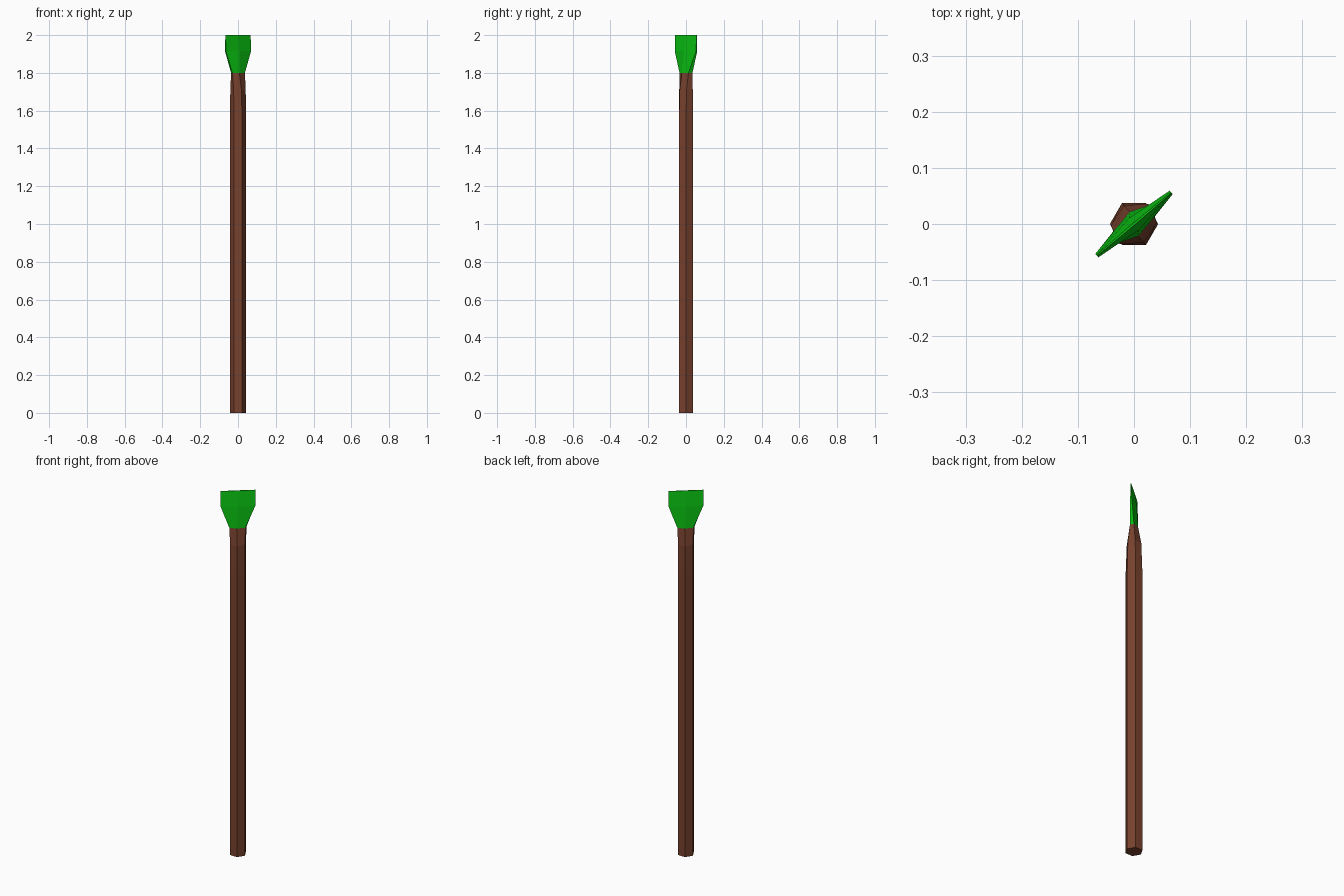
import bpy, bmesh, math

if "Cube" in bpy.data.objects:
    bpy.data.objects.remove(bpy.data.objects["Cube"])

AXIS = math.radians(40.3)   # heading of the blade seen from above
R = 0.043


def hexagon(z, along=1.0, across=1.0):
    """Handle hexagon scaled along / across the blade axis."""
    pts = []
    for k in range(6):
        a = math.radians(60 * k) - AXIS
        pts.append((R * math.cos(a) * along, R * math.sin(a) * across, z))
    return pts


def blade_section(z, half, mid, tip):
    """Thin six-point section with a thicker middle and narrow ends."""
    return [(half, -tip, z), (half, tip, z), (0, mid, z),
            (-half, tip, z), (-half, -tip, z), (0, -mid, z)]


def loft(name, rings, color):
    bm = bmesh.new()
    loops = [[bm.verts.new(p) for p in ring] for ring in rings]
    for lo, hi in zip(loops, loops[1:]):
        for i in range(6):
            j = (i + 1) % 6
            bm.faces.new((lo[i], lo[j], hi[j], hi[i]))
    bm.faces.new(loops[0][::-1])
    bm.faces.new(loops[-1])
    bmesh.ops.recalc_face_normals(bm, faces=bm.faces)
    mesh = bpy.data.meshes.new(name)
    bm.to_mesh(mesh)
    bm.free()
    mat = bpy.data.materials.new(name + "_color")
    mat.diffuse_color = color
    mat.use_nodes = True
    mat.node_tree.nodes["Principled BSDF"].inputs["Base Color"].default_value = mat.diffuse_color
    mesh.materials.append(mat)
    obj = bpy.data.objects.new(name, mesh)
    obj.rotation_euler.z = AXIS
    bpy.context.collection.objects.link(obj)
    return obj


# Hexagonal shaft, pinched flat where it meets the blade
neck = hexagon(1.8, 1.1, 0.5)
loft("handle", [hexagon(0), hexagon(1.55), hexagon(1.71, 1.0, 0.87), neck],
     (0.19, 0.055, 0.027, 1))

# Flared chisel blade thinning to a straight top edge
loft("blade", [neck, blade_section(1.915, 0.087, 0.014, 0.004),
               blade_section(2.0, 0.087, 0.002, 0.001)],
     (0.003, 0.55, 0.006, 1))
